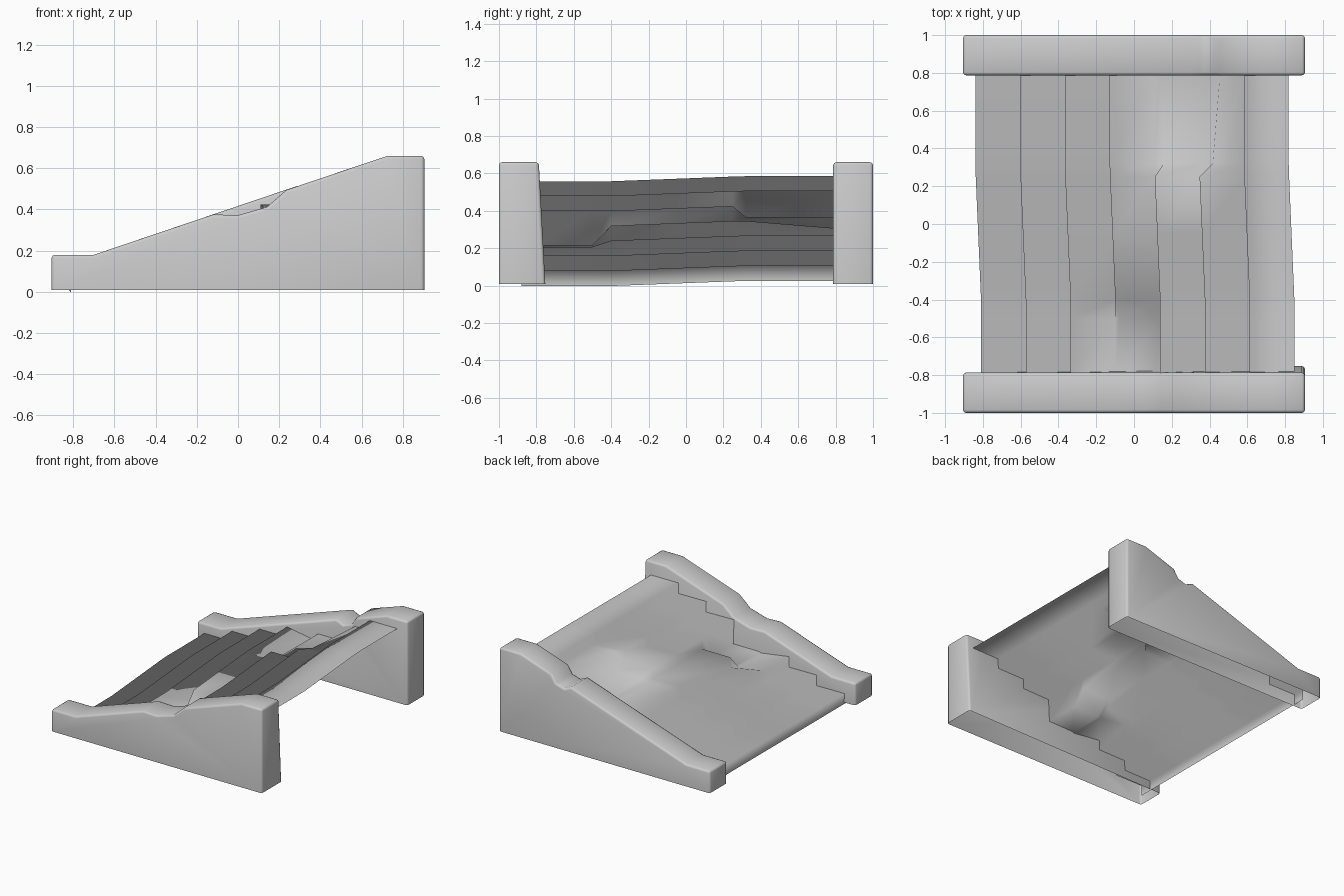
import bpy, bmesh, math

if "Cube" in bpy.data.objects:
    bpy.data.objects.remove(bpy.data.objects["Cube"])


def finish(bm, name):
    bmesh.ops.recalc_face_normals(bm, faces=bm.faces)
    for f in bm.faces:
        f.smooth = True
    me = bpy.data.meshes.new(name)
    bm.to_mesh(me)
    bm.free()
    ob = bpy.data.objects.new(name, me)
    bpy.context.collection.objects.link(ob)
    return ob


# Side walls: open-bottomed sloping blocks with a chipped top edge
def wall(name, y0, y1, chips, kick=0.0):
    prof = ([(-0.905, 0.01), (-0.905, 0.18), (-0.7, 0.18)] + chips +
            [(0.725, 0.66), (0.905, 0.66), (0.905, 0.01)])
    bm = bmesh.new()
    a = [bm.verts.new((x, y0, z)) for x, z in prof]
    b = [bm.verts.new((x, y1, z)) for x, z in prof]
    b[-1].co.y += kick
    bm.faces.new(a)
    bm.faces.new(b[::-1])
    for i in range(len(prof) - 1):
        bm.faces.new((a[i], b[i], b[i + 1], a[i + 1]))
    bmesh.ops.recalc_face_normals(bm, faces=bm.faces)
    sharp = [e for e in bm.edges if len(e.link_faces) == 2
             and e.calc_face_angle() > math.radians(65)]
    bmesh.ops.bevel(bm, geom=sharp, offset=0.016, segments=2, profile=0.5,
                    affect='EDGES', clamp_overlap=True)
    bmesh.ops.triangulate(bm, faces=[f for f in bm.faces if len(f.verts) > 4])
    return finish(bm, name)


wall("front_wall", -1.0, -0.787,
     [(-0.12, 0.376), (0.0, 0.372), (0.14, 0.412), (0.235, 0.495)], 0.035)
wall("back_wall", 0.787, 1.0,
     [(0.29, 0.515), (0.35, 0.487), (0.42, 0.508), (0.46, 0.571)])

# Worn steps: a thin zigzag sheet, sagging towards the front wall
rows = [-0.88, -0.79, -0.5, -0.4, -0.05, 0.25, 0.32, 0.79, 0.88]
STEPS, RUN, RISE = 7, 0.237, 0.08


def step_point(i, top, y):
    k = min(1, max(0, (0.3 - y) / 0.7))
    x = -0.84 + RUN * i + 0.03 * k
    z = 0.025 + RISE * (i + top) - 0.027 * k
    # broken fourth tread at the front
    if y < -0.45:
        if (i, top) == (3, 0):
            z = 0.205
        elif (i, top) == (3, 1):
            z, x = 0.212, x + 0.02
        elif (i, top) == (4, 0):
            z = 0.215
    # sunken fifth tread at the back
    if y > 0.3:
        t = min(1, (y - 0.3) / 0.49)
        if (i, top) == (4, 0):
            z -= 0.04 * t
        elif (i, top) == (4, 1):
            z, x = 0.362, x + 0.05 - 0.02 * t
        elif (i, top) == (5, 0):
            z, x = 0.364, x + 0.04
        elif (i, top) == (5, 1):
            x += 0.07 + 0.04 * t
    return x, y, z


bm = bmesh.new()
grid = []
for y in rows:
    pts = [step_point(i, t, y) for i in range(STEPS) for t in (0, 1)]
    pts.append(step_point(STEPS, 0, y))
    grid.append([bm.verts.new(p) for p in pts])
for r, s in zip(grid, grid[1:]):
    for j in range(len(r) - 1):
        bm.faces.new((r[j], r[j + 1], s[j + 1], s[j]))
steps = finish(bm, "worn_steps")
# make the sheet face upwards
if sum(p.normal.z for p in steps.data.polygons) < 0:
    steps.data.flip_normals()
